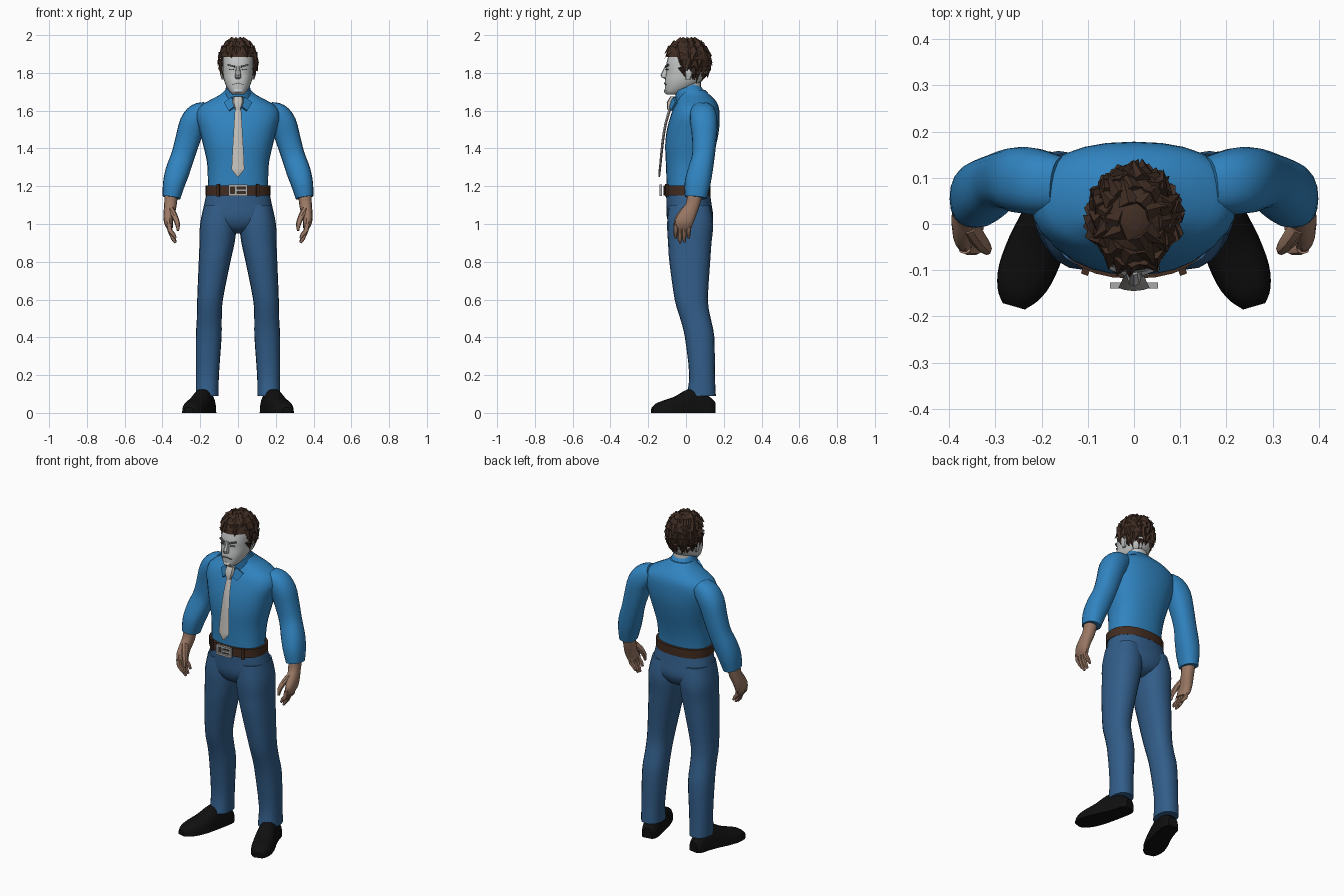
import bpy, bmesh, math, random
from mathutils import Vector, Matrix

random.seed(4)
if "Cube" in bpy.data.objects:
    bpy.data.objects.remove(bpy.data.objects["Cube"])


def material(name, *rgb):
    m = bpy.data.materials.new(name)
    m.use_nodes = True
    m.diffuse_color = (*rgb, 1)
    m.node_tree.nodes["Principled BSDF"].inputs["Base Color"].default_value = (*rgb, 1)
    return m


SHIRT = material("shirt blue", .03, .23, .53)
DENIM = material("trouser blue", .032, .11, .25)
SKIN = material("hand skin", .33, .19, .13)
FACE = material("pale face", .55, .57, .56)
HAIR = material("dark brown hair", .05, .026, .017)
LEATHER = material("belt brown", .055, .025, .014)
METAL = material("buckle silver", .4, .4, .4)
TIE = material("tie off white", .55, .53, .5)
SHOE = material("shoe black", .005, .005, .005)
LINE = material("face line grey", .12, .12, .12)


def finish(name, bm, mat, mirror=False, angle=40):
    bmesh.ops.recalc_face_normals(bm, faces=bm.faces)
    me = bpy.data.meshes.new(name)
    bm.to_mesh(me)
    bm.free()
    me.materials.append(mat)
    ob = bpy.data.objects.new(name, me)
    bpy.context.collection.objects.link(ob)
    if angle:
        me.shade_smooth()
        me.set_sharp_from_angle(angle=math.radians(angle))
    if mirror:
        ob.modifiers.new("mirror", "MIRROR").use_mirror_merge = False
    return ob


def resample(rings, steps):
    # Smooth curve through all ring values
    out = []
    for i in range(len(rings) - 1):
        p0, p1, p2, p3 = (rings[min(max(i + k, 0), len(rings) - 1)] for k in (-1, 0, 1, 2))
        for s in range(steps):
            t = s / steps
            out.append([b + .5 * t * (c - a + t * (2*a - 5*b + 4*c - d + t * (3*(b - c) + d - a)))
                        for a, b, c, d in zip(p0, p1, p2, p3)])
    return out + [list(rings[-1])]


def loft(name, rings, mat, ref=None, n=20, power=2.3, steps=3, mirror=False, floor=False):
    # rings: x, y, z, half width, half depth; ref turns rings across the path
    rings = resample(rings, steps)
    bm = bmesh.new()
    loops = []
    for i, (x, y, z, rx, ry) in enumerate(rings):
        u, v = Vector((1, 0, 0)), Vector((0, 1, 0))
        if ref:
            t = Vector(rings[min(i + 1, len(rings) - 1)][:3]) - Vector(rings[max(i - 1, 0)][:3])
            t.normalize()
            v = (Vector(ref) - t * t.dot(Vector(ref))).normalized()
            u = v.cross(t)
        loop = []
        for k in range(n):
            a = math.tau * k / n
            c, s = math.cos(a), math.sin(a)
            p = Vector((x, y, z)) + u * rx * math.copysign(abs(c) ** (2 / power), c) \
                + v * ry * math.copysign(abs(s) ** (2 / power), s)
            if floor:
                p.z = max(p.z, 0)
            loop.append(bm.verts.new(p))
        loops.append(loop)
    for a, b in zip(loops, loops[1:]):
        for k in range(n):
            bm.faces.new((a[k], a[(k + 1) % n], b[(k + 1) % n], b[k]))
    bm.faces.new(loops[0])
    bm.faces.new(loops[-1])
    return finish(name, bm, mat, mirror)


def box(name, loc, size, mat, turn=(0, 0, 0), mirror=False):
    bm = bmesh.new()
    bmesh.ops.create_cube(bm, size=1)
    m = Matrix.Translation(loc)
    for angle, axis in zip(turn, "XYZ"):
        m = m @ Matrix.Rotation(angle, 4, axis)
    bm.transform(m @ Matrix.Diagonal((*size, 1)))
    return finish(name, bm, mat, mirror, 0)


Y, Z = (0, 1, 0), (0, 0, 1)

# Shirt
loft("shirt_torso", [(0, .005, 1.19, .16, .108), (0, .008, 1.25, .16, .112), (0, .015, 1.33, .165, .122),
     (0, .025, 1.42, .185, .135), (0, .037, 1.5, .205, .138), (0, .048, 1.57, .222, .13),
     (0, .055, 1.62, .205, .118), (0, .055, 1.655, .15, .1), (0, .045, 1.685, .095, .08),
     (0, .035, 1.71, .068, .065)], SHIRT, n=28)
loft("sleeves", [(.16, .085, 1.6, .05, .06), (.205, .09, 1.575, .068, .07), (.24, .095, 1.53, .07, .072),
     (.265, .097, 1.45, .066, .065), (.292, .092, 1.36, .062, .06), (.32, .075, 1.28, .064, .066),
     (.34, .06, 1.21, .058, .068), (.352, .052, 1.14, .047, .058)], SHIRT, Y, mirror=True)
loft("collar", [(0, .03, 1.655, .08, .085), (0, .002, 1.725, .064, .066)], SHIRT, Y, steps=1)
box("collar_flaps", (.04, -.068, 1.635), (.05, .014, .055), SHIRT, (-.5, .5, .5), True)

# Trousers
loft("trouser_hips", [(0, .01, 1.18, .163, .115), (0, .016, 1.1, .18, .12), (0, .021, 1.04, .186, .123),
     (0, .022, 1.0, .15, .112), (0, .022, .97, .09, .09), (0, .02, .95, .03, .05)], DENIM, n=28)
loft("trouser_legs", [(.095, .018, 1.1, .085, .11), (.104, .022, 1.0, .097, .122), (.111, .02, .9, .093, .115),
     (.124, .02, .8, .084, .108), (.148, .028, .6, .068, .088), (.152, .05, .5, .066, .081),
     (.155, .072, .4, .068, .078), (.162, .085, .2, .061, .068), (.163, .08, .09, .06, .078)],
     DENIM, mirror=True)

# Shoes, pointing outwards
loft("shoes", [(.155, .152, 0, .03, .06), (.16, .125, 0, .046, .085), (.172, .07, 0, .05, .12),
     (.19, .01, 0, .055, .125), (.212, -.05, 0, .062, .09), (.236, -.11, 0, .06, .068),
     (.252, -.152, 0, .046, .052), (.26, -.178, 0, .025, .03)], SHOE, Z, power=2.8, mirror=True, floor=True)

# Belt and buckle
loft("belt", [(0, .006, 1.152, .172, .124), (0, .006, 1.204, .172, .124)], LEATHER, steps=1, n=28)
for z in (1.155, 1.203):
    box("buckle_bar", (0, -.133, z), (.1, .014, .012), METAL)
for x in (-.045, -.012, .045):
    box("buckle_post", (x, -.133, 1.179), (.013, .014, .055), METAL)
box("buckle_prong", (.015, -.134, 1.179), (.06, .012, .012), METAL)
box("belt_loops", (.105, -.103, 1.178), (.016, .014, .065), LEATHER, (0, 0, .35), True)

# Tie hanging slightly off the chest
loft("tie_blade", [(0, -.083, 1.615, .016, .008), (0, -.108, 1.53, .021, .007), (0, -.124, 1.43, .027, .007),
     (0, -.136, 1.31, .033, .006), (0, -.139, 1.285, .031, .006), (0, -.141, 1.25, .003, .004)],
     TIE, n=8, power=1.5, steps=2)
loft("tie_knot", [(0, -.068, 1.675, .026, .015), (0, -.082, 1.645, .029, .02), (0, -.088, 1.605, .015, .012)],
     TIE, n=8, steps=1)

# Hands
loft("palms", [(.353, .05, 1.17, .036, .043), (.358, .035, 1.1, .033, .037), (.366, .01, 1.05, .029, .044),
     (.368, -.01, 1.01, .024, .048), (.36, -.018, .98, .017, .044)], SKIN, Y, n=14, mirror=True)
for i, tip in enumerate((.925, .9, .905, .925)):
    y = -.052 + i * .023
    loft("fingers", [(.366, y, 1.0, .014, .013), (.36, y - .003, .965, .013, .012),
         (.342, y - .004, tip + .02, .011, .011), (.33, y - .002, tip, .006, .006)],
         SKIN, Y, n=8, steps=1, mirror=True)
loft("thumbs", [(.355, -.005, 1.075, .018, .02), (.335, -.035, 1.04, .016, .018),
     (.32, -.053, 1.0, .013, .013), (.318, -.06, .965, .006, .007)], SKIN, Y, n=8, steps=2, mirror=True)

# Head
loft("neck", [(0, .022, 1.65, .058, .06), (0, .012, 1.78, .056, .065)], FACE, steps=1)
loft("head", [(0, -.066, 1.685, .026, .034), (0, -.058, 1.698, .042, .052), (0, -.035, 1.725, .06, .077),
     (0, -.012, 1.76, .074, .1), (0, 0, 1.8, .08, .105), (0, 0, 1.84, .081, .105),
     (0, .004, 1.88, .08, .1), (0, .006, 1.93, .068, .085), (0, .006, 1.965, .03, .04)], FACE, n=24)
loft("nose", [(0, -.1, 1.84, .009, .01), (0, -.115, 1.79, .015, .02), (0, -.113, 1.776, .017, .016),
     (0, -.106, 1.768, .01, .006)], FACE, n=8, steps=1)
loft("ears", [(.08, .01, 1.765, .006, .012), (.084, .014, 1.79, .01, .02), (.086, .018, 1.82, .012, .022),
     (.082, .016, 1.835, .006, .012)], FACE, n=8, steps=1, mirror=True)
loft("chin", [(0, -.094, 1.715, .025, .02), (0, -.1, 1.7, .024, .018), (0, -.092, 1.687, .014, .012)],
     FACE, n=10, steps=2)
box("brows", (.036, -.101, 1.838), (.04, .009, .009), LINE, (0, -.25, .35), True)
box("eyes", (.034, -.1, 1.817), (.026, .008, .006), LINE, (0, 0, .35), True)
box("mouth_corners", (.016, -.11, 1.742), (.034, .009, .004), LINE, (0, .25, .2), True)

# Hair: a cap trimmed round the face, covered by layered spiky locks
CENTRE, RADII = Vector((0, .008, 1.862)), Vector((.094, .112, .118))


def on_scalp(azimuth, height, grow=1):
    d = Vector((math.cos(azimuth) * math.cos(height), math.sin(azimuth) * math.cos(height), math.sin(height)))
    return CENTRE + d * RADII * grow


def over_face(p):
    return p.z < 1.872 and p.y < .015 - (p.z - 1.75) * .5


bm = bmesh.new()
bmesh.ops.create_uvsphere(bm, u_segments=24, v_segments=16, radius=1)
bm.transform(Matrix.Translation(CENTRE) @ Matrix.Diagonal((*RADII, 1)))
bmesh.ops.delete(bm, geom=[v for v in bm.verts if over_face(v.co) or v.co.z < 1.755], context="VERTS")
for height, count in ((1.25, 7), (.95, 12), (.65, 17), (.35, 20), (.05, 20), (-.25, 20), (-.55, 17)):
    for i in range(count):
        az = math.tau * (i + random.uniform(-.3, .3)) / count + height
        root = on_scalp(az, height, .99)
        tip = on_scalp(az + random.uniform(-.25, .25), height - random.uniform(.4, .55), random.uniform(1.1, 1.22))
        if over_face(root) or over_face(tip + Vector((0, .01, .012))):
            continue
        out = (root - CENTRE).normalized()
        side = out.cross(tip - root).normalized() * .024
        a, b, c, d = [bm.verts.new(p) for p in (root - side, root + side, root + out * .018, tip)]
        for f in ((a, c, d), (c, b, d), (b, a, d), (a, b, c)):
            bm.faces.new(f)
finish("spiky_hair", bm, HAIR, angle=0)
